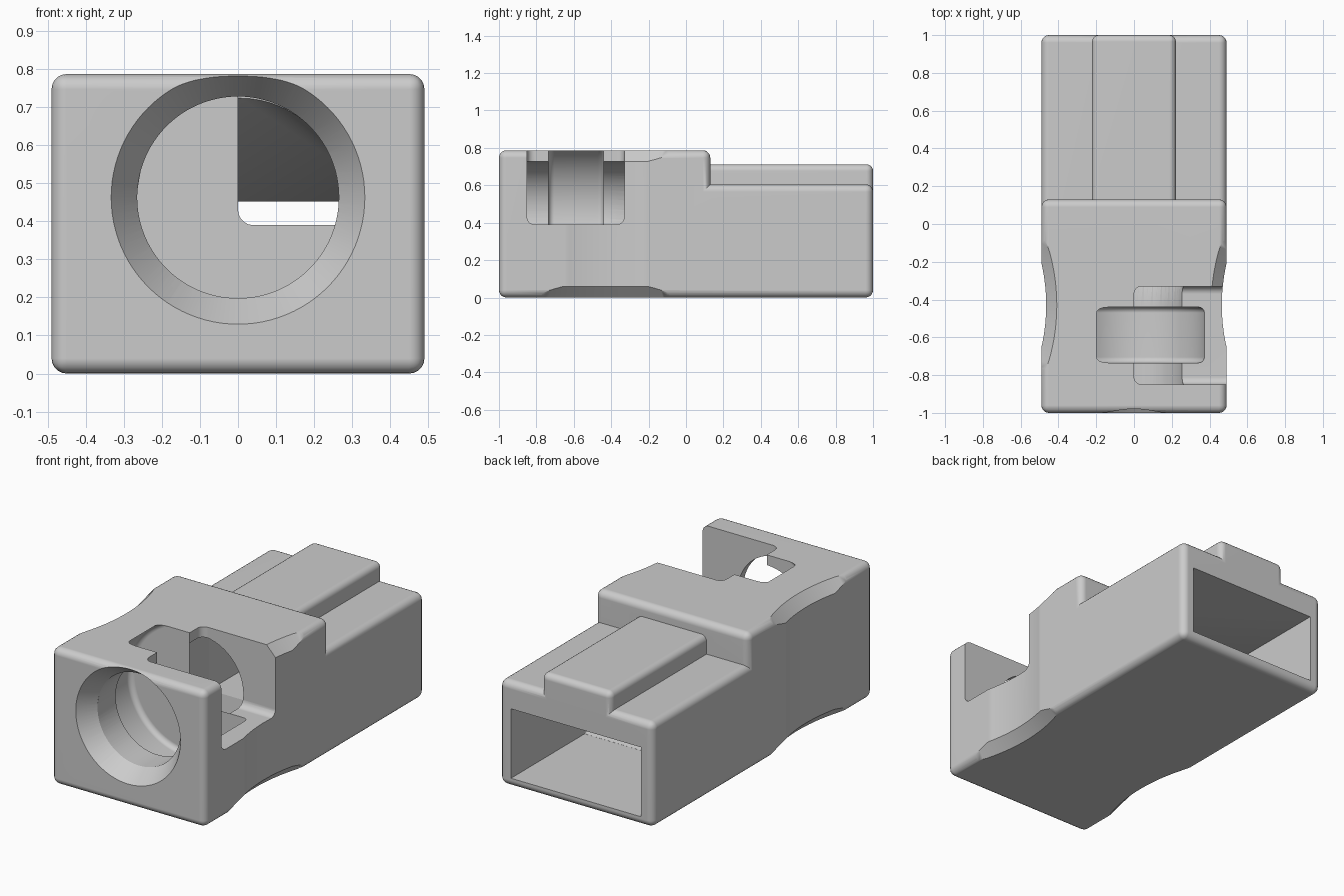
import bpy, bmesh, math
from mathutils import Matrix, Vector

cube = bpy.data.objects.get("Cube")
if cube:
    bpy.data.objects.remove(cube, do_unlink=True)

grey = bpy.data.materials.new("light grey plastic")
grey.use_nodes = True
COLOUR = (0.6, 0.6, 0.6, 1)
grey.diffuse_color = COLOUR
grey.node_tree.nodes["Principled BSDF"].inputs["Base Color"].default_value = COLOUR

AXIS_Z = 0.463          # height of the bore axis
BORE_R = 0.265
ROUND = 0.04


def finish(name, bm):
    bmesh.ops.recalc_face_normals(bm, faces=bm.faces)
    mesh = bpy.data.meshes.new(name)
    bm.to_mesh(mesh)
    bm.free()
    mesh.materials.append(grey)
    obj = bpy.data.objects.new(name, mesh)
    bpy.context.collection.objects.link(obj)
    return obj


def round_edges(bm, edges, radius, segments=5):
    bmesh.ops.bevel(bm, geom=edges, offset=radius, segments=segments,
                    profile=0.5, affect='EDGES', clamp_overlap=True)


def box(name, low, high, radius=0):
    bm = bmesh.new()
    low, high = Vector(low), Vector(high)
    size = high - low
    bmesh.ops.create_cube(bm, size=1, matrix=Matrix.Translation((low + high) / 2)
                          @ Matrix.Diagonal((*size, 1)))
    if radius:
        round_edges(bm, bm.edges[:], radius)
    return finish(name, bm)


def frustum(name, start, end, r1, r2, sides=96, radius=0):
    """Round solid running from start to end."""
    bm = bmesh.new()
    start, end = Vector(start), Vector(end)
    along = end - start
    turn = along.to_track_quat('Z', 'Y').to_matrix().to_4x4()
    bmesh.ops.create_cone(bm, cap_ends=True, segments=sides, radius1=r1, radius2=r2,
                          depth=along.length,
                          matrix=Matrix.Translation((start + end) / 2) @ turn)
    if radius:
        rims = [e for e in bm.edges if any(len(f.verts) > 4 for f in e.link_faces)]
        round_edges(bm, rims, radius, 4)
    return finish(name, bm)


# Stepped housing: side profile pushed across the width, outer edges rounded
bm = bmesh.new()
profile = [(-1, 0), (1, 0), (1, 0.605), (0.13, 0.605), (0.13, 0.787), (-1, 0.787)]
face = bm.faces.new([bm.verts.new((-0.49, y, z)) for y, z in profile])
push = bmesh.ops.extrude_face_region(bm, geom=[face])
bmesh.ops.translate(bm, vec=(0.98, 0, 0),
                    verts=[v for v in push["geom"] if isinstance(v, bmesh.types.BMVert)])
bmesh.ops.recalc_face_normals(bm, faces=bm.faces)
round_edges(bm, [e for e in bm.edges if e.is_convex], ROUND)
housing = finish("housing", bm)

# Raised rib along the rear top
rib = box("rib", (-0.222, -0.2, 0.5), (0.222, 1, 0.712), 0.035)

cutters = []

# Front bore with a flared mouth and a wider flange groove
cutters.append(frustum("bore", (0, -1.1, AXIS_Z), (0, -0.28, AXIS_Z), BORE_R, BORE_R))
cutters.append(frustum("mouth", (0, -1.02, AXIS_Z), (0, -0.9, AXIS_Z), 0.347, BORE_R))
cutters.append(frustum("flange_groove", (0, -0.735, AXIS_Z), (0, -0.44, AXIS_Z),
                       0.38, 0.38, radius=0.03))

# Side window, open to the top and to +x
cutters.append(box("window", (0, -0.85, 0.39), (0.8, -0.33, 1.1), 0.04))

# Rear socket, blending forward into the round bore
SOCKET = dict(x=0.415, low=0.052, high=0.452, front=0.33)
cutters.append(box("socket", (-SOCKET["x"], SOCKET["front"], SOCKET["low"]),
                   (SOCKET["x"], 1.1, SOCKET["high"])))
bm = bmesh.new()
for i in range(64):
    a = math.tau * i / 64
    bm.verts.new((BORE_R * math.cos(a), -0.29, AXIS_Z + BORE_R * math.sin(a)))
for x in (-SOCKET["x"], SOCKET["x"]):
    for z in (SOCKET["low"], SOCKET["high"]):
        bm.verts.new((x, SOCKET["front"] + 0.002, z))
bmesh.ops.convex_hull(bm, input=bm.verts[:])
cutters.append(finish("socket_blend", bm))

# Finger scallops on both sides, flared at top and bottom
for side in (-1, 1):
    x, y = side * 1.465, -0.43
    cutters.append(frustum("scallop", (x, y, -0.1), (x, y, 0.9), 1, 1, 192))
    cutters.append(frustum("scallop_low", (x, y, -0.02), (x, y, 0.06), 1.075, 1, 192))
    cutters.append(frustum("scallop_high", (x, y, 0.727), (x, y, 0.807), 1, 1.075, 192))

# Join the rib and cut the openings
for tool in [rib] + cutters:
    mod = housing.modifiers.new(tool.name, 'BOOLEAN')
    mod.operation = 'UNION' if tool is rib else 'DIFFERENCE'
    mod.solver = 'EXACT'
    mod.object = tool
graph = bpy.context.evaluated_depsgraph_get()
housing_mesh = bpy.data.meshes.new_from_object(housing.evaluated_get(graph))
housing.modifiers.clear()
housing.data = housing_mesh
for tool in [rib] + cutters:
    bpy.data.objects.remove(tool, do_unlink=True)

# Smooth rounded edges, crisp creases
bpy.ops.object.select_all(action='DESELECT')
housing.select_set(True)
bpy.context.view_layer.objects.active = housing
bpy.ops.object.shade_smooth_by_angle(angle=math.radians(30))
weighted = housing.modifiers.new("weighted_normals", 'WEIGHTED_NORMAL')
weighted.keep_sharp = True
